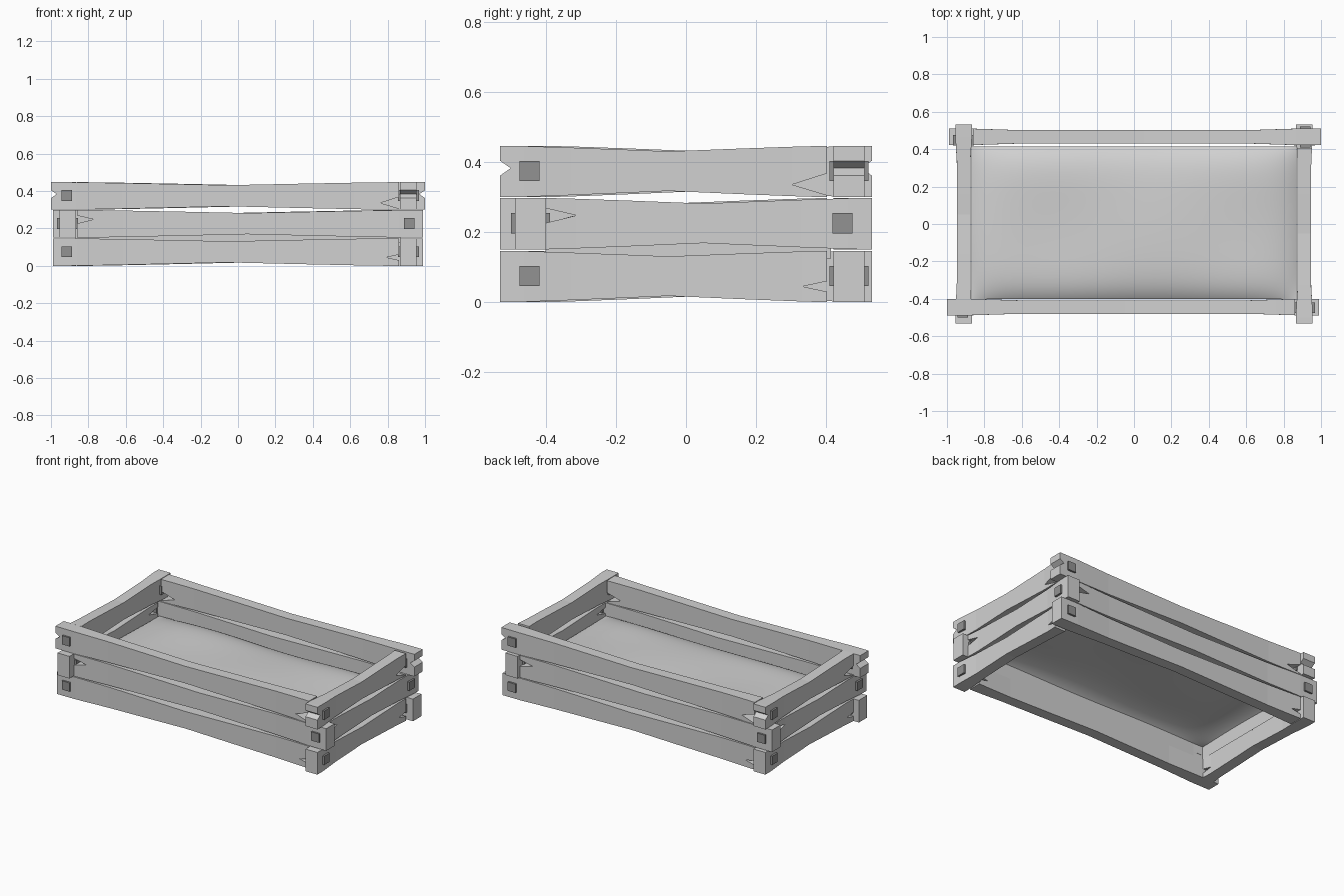
import bpy, bmesh, math

if "Cube" in bpy.data.objects:
    bpy.data.objects.remove(bpy.data.objects["Cube"])


def material(name, v):
    m = bpy.data.materials.new(name)
    m.diffuse_color = (v, v, v, 1)
    m.use_nodes = True
    m.node_tree.nodes["Principled BSDF"].inputs["Base Color"].default_value = m.diffuse_color
    return m


WOOD = material("pale grey wood", 0.64)
PEG = material("dark grey peg", 0.29)
SOIL = material("pale grey soil", 0.64)


def finish(name, bm, mat):
    bmesh.ops.recalc_face_normals(bm, faces=bm.faces)
    me = bpy.data.meshes.new(name)
    bm.to_mesh(me)
    bm.free()
    me.materials.append(mat)
    ob = bpy.data.objects.new(name, me)
    bpy.context.collection.objects.link(ob)
    return ob


def plank(name, place, free, butt, z0, notch, split):
    """Board from s=-free to s=butt; waist thins in the middle.
    notch / split = (depth, low, tip, high) cut into the free / butt end."""
    h = 0.147

    def waist(s):                       # 1 near the middle, 0 at the ends
        return max(0, 1 - abs(s + 0.05) / (0.85 * free)) ** 1.15

    def lo(s):
        return z0 + 0.018 * waist(s)

    def hi(s):
        return z0 + h - 0.016 * waist(s)

    def half(s):                        # half thickness, flared at the ends
        return 0.036 + 0.008 * min(1, max(0, (abs(s) / free - 0.62) / 0.25))

    last = butt - split[0]
    stations = [-free + (notch[0] if notch else 0.03)]
    stations += [s for s in [-.87 * free, -.62 * free, -.3 * free, -.05,
                             .3 * free, .62 * free] if s < last - 0.02]
    stations.append(last)
    cols = []
    for i, s in enumerate(stations):
        mid = []
        if i == 0 and notch:
            mid = [z0 + notch[2]]
        if i == len(stations) - 1:
            mid = [z0 + split[2]]
        cols.append([(s, z) for z in [lo(s)] + mid + [hi(s)]])
    cells = [a[:1] + b + a[:0:-1] for a, b in zip(cols, cols[1:])]

    # End pieces: two prongs around a V cut, or one plain block
    def end(col, s, cut, flip):
        if cut:
            tip = col[1]
            polys = [[col[0], (s, z0), (s, z0 + cut[1]), tip],
                     [tip, (s, z0 + cut[3]), (s, z0 + h), col[2]]]
        else:
            polys = [[col[0], (s, z0), (s, z0 + h), col[1]]]
        return [p[::-1] if flip else p for p in polys]

    cells += end(cols[0], -free, notch, True) + end(cols[-1], butt, split, False)

    bm = bmesh.new()
    verts = {}
    for s, z in sorted({p for c in cells for p in c}):
        verts[s, z] = [bm.verts.new(place(s, w * half(s), z)) for w in (-1, 1)]
    edges = set()
    for c in cells:
        bm.faces.new([verts[p][0] for p in c])
        bm.faces.new([verts[p][1] for p in reversed(c)])
        edges.update(zip(c, c[1:] + c[:1]))
    for a, b in sorted(edges):
        if (b, a) not in edges:
            bm.faces.new([verts[a][0], verts[a][1], verts[b][1], verts[b][0]])
    finish(name, bm, WOOD)


def peg(name, place, s, z):
    bm = bmesh.new()
    bmesh.ops.create_cube(bm, size=1)
    for v in bm.verts:
        v.co = place(s + v.co.x * 0.057, v.co.y * 0.112, z + v.co.z * 0.058)
    finish(name, bm, PEG)


# Side name, length axis, direction, offset of board centre, free and butt ends
SIDES = [("front", "x", 1, -0.444, 1.0, 0.862),
         ("right", "y", 1, 0.911, 0.531, 0.403),
         ("back", "x", -1, 0.466, 1.0, 0.862),
         ("left", "y", -1, -0.911, 0.531, 0.403)]
# Layer: base height, direction, length loss, end notch, split
LAYERS = [("lower", 0.0, 1, 0.01, None, (0.07, 0.03, 0.045, 0.06)),
          ("middle", 0.151, -1, 0.01, None, (0.09, 0.075, 0.097, 0.118)),
          ("upper", 0.300, 1, 0.0, (0.03, 0.062, 0.083, 0.104),
           (0.10, 0.006, 0.036, 0.068))]

for layer, z0, turn, loss, notch, split in LAYERS:
    for side, axis, d, off, free, butt in SIDES:
        sign = d * turn
        fr = free - (loss if axis == "x" else 0)

        def at(s, w, z, axis=axis, sign=sign, off=off):
            return (sign * s, off + w, z) if axis == "x" else (off + w, sign * s, z)

        plank(f"{layer}_{side}_plank", at, fr, butt, z0, notch, split)
        peg(f"{layer}_{side}_peg", at, 0.084 - free, z0 + 0.075)

# Soil: domed, gently uneven top with an upright skirt, open below
bm = bmesh.new()
NX, NY = 48, 32
CX, CY, HX, HY = 0.0, 0.006, 0.868, 0.408
grid = []
for j in range(NY + 1):
    row = []
    for i in range(NX + 1):
        u = math.sin(math.pi / 2 * (2 * i / NX - 1))
        v = math.sin(math.pi / 2 * (2 * j / NY - 1))
        dome = (1 - abs(u) ** 9) * (1 - abs(v) ** 6)
        bump = 0.006 * math.sin(5 * u + 1) * math.cos(2.6 * v + 0.5)
        row.append(bm.verts.new((CX + HX * u, CY + HY * v,
                                 0.21 + dome * 0.05 + bump)))
    grid.append(row)
for j in range(NY):
    for i in range(NX):
        bm.faces.new((grid[j][i], grid[j][i + 1], grid[j + 1][i + 1], grid[j + 1][i]))
rim = [e for e in bm.edges if e.is_boundary]
skirt = bmesh.ops.extrude_edge_only(bm, edges=rim)["geom"]
for v in skirt:
    if isinstance(v, bmesh.types.BMVert):
        v.co.z = 0.125
soil = finish("soil", bm, SOIL)
if soil.data.polygons[NX * NY // 2].normal.z < 0:
    soil.data.flip_normals()
bpy.context.view_layer.objects.active = soil
soil.select_set(True)
bpy.ops.object.shade_smooth_by_angle(angle=math.radians(35))
